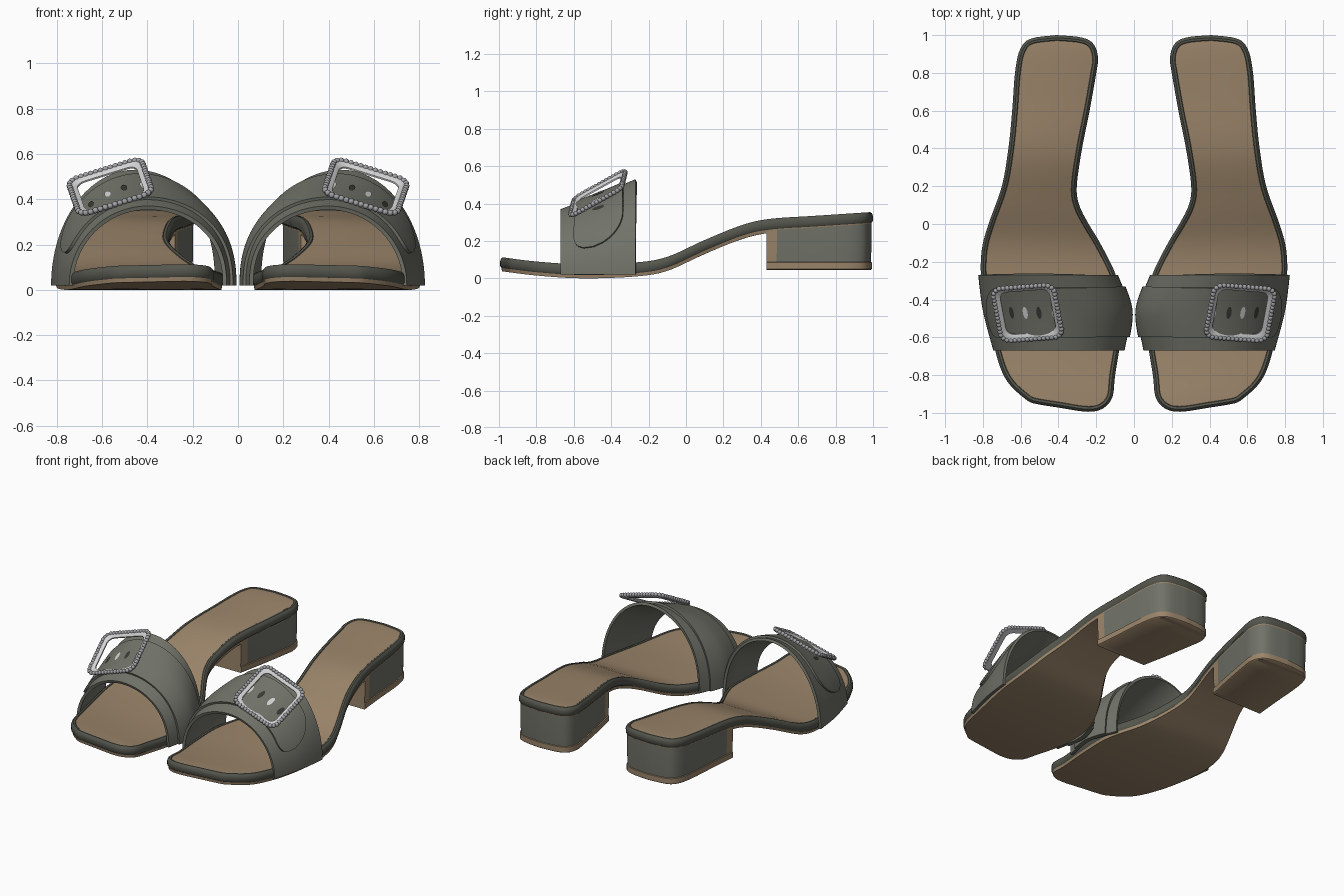
import bpy, bmesh, math
from mathutils import Vector

if "Cube" in bpy.data.objects:
    bpy.data.objects.remove(bpy.data.objects["Cube"])


def material(name, rgb):
    m = bpy.data.materials.new(name)
    m.use_nodes = True
    m.diffuse_color = (*rgb, 1)
    m.node_tree.nodes["Principled BSDF"].inputs["Base Color"].default_value = (*rgb, 1)
    return m


LEATHER = material("grey green leather", (.165, .17, .14))
RIM = material("dark grey rim", (.09, .094, .075))
TAN = material("tan leather", (.33, .235, .145))
SILVER = material("bright silver", (.66, .66, .67))
BEAD = material("grey beads", (.36, .36, .38))
HOLE = material("dark hole", (.04, .04, .035))


# ---- helpers ----
def smooth(points, steps=8):
    """Smooth curve through points of any dimension."""
    p = [Vector(q) for q in points]
    p = [p[0]] + p + [p[-1]]
    out = []
    for a, b, c, d in zip(p, p[1:], p[2:], p[3:]):
        for k in range(steps):
            t = k / steps
            out.append(b + (c - a) * t / 2 + (a * 2 - b * 5 + c * 4 - d) * t * t / 2
                       + (b * 3 - a - c * 3 + d) * t ** 3 / 2)
    return out + [p[-1]]


def resample(path, count):
    """Evenly spaced points along a polyline."""
    dist = [0]
    for a, b in zip(path, path[1:]):
        dist.append(dist[-1] + (b - a).length)
    out, j = [], 0
    for i in range(count):
        d = dist[-1] * i / (count - 1)
        while j < len(path) - 2 and dist[j + 1] < d:
            j += 1
        out.append(path[j].lerp(path[j + 1], (d - dist[j]) / (dist[j + 1] - dist[j])))
    return out


def sample(table, key):
    """Row of a table at a key in its first column."""
    key = min(max(key, table[0][0]), table[-1][0])
    for a, b in zip(table, table[1:]):
        if key <= b[0]:
            return a.lerp(b, (key - a[0]) / (b[0] - a[0]))
    return table[-1]


def finish(name, bm, mats, rule=None, angle=40):
    bmesh.ops.recalc_face_normals(bm, faces=bm.faces)
    if rule:
        for f in bm.faces:
            f.material_index = rule(f.calc_center_median())
    me = bpy.data.meshes.new(name)
    bm.to_mesh(me)
    bm.free()
    for m in mats:
        me.materials.append(m)
    me.shade_smooth()
    me.set_sharp_from_angle(angle=math.radians(angle))
    ob = bpy.data.objects.new(name, me)
    bpy.context.collection.objects.link(ob)
    mirror = ob.modifiers.new("pair", 'MIRROR')
    mirror.use_mirror_merge = False
    return ob


def loft(name, rings, mats, rule=None, loop=False):
    """Skin closed rings; ends are capped by ribs unless looped."""
    bm = bmesh.new()
    rows = [[bm.verts.new(p) for p in r] for r in rings]
    n = len(rows[0])
    for a, b in zip(rows, rows[1:] + rows[:1] if loop else rows[1:]):
        for j in range(n):
            k = (j + 1) % n
            bm.faces.new((a[j], a[k], b[k], b[j]))
    for r in [] if loop else [rows[0], rows[-1]]:
        for j in range((n - 1) // 2):
            corners = dict.fromkeys((r[j], r[j + 1], r[n - 2 - j], r[n - 1 - j]))
            bm.faces.new(list(corners))
    return finish(name, bm, mats, rule)


# ---- sole outline and height profile ----
inner = [(.38, -.975), (.25, -.994), (.17, -.98), (.115, -.92), (.1, -.8), (.07, -.6),
         (.065, -.4), (.1, -.26), (.18, -.1), (.24, 0), (.29, .1), (.303, .2), (.275, .4),
         (.235, .6), (.2, .8), (.19, .88), (.215, .955), (.28, .988), (.41, 1)]
outer = [(.38, -.975), (.53, -.95), (.57, -.93), (.65, -.86), (.7, -.78), (.74, -.65),
         (.785, -.45), (.81, -.28), (.805, -.13), (.77, 0), (.7, .2), (.665, .4),
         (.645, .6), (.63, .8), (.605, .92), (.55, .98), (.41, 1)]
outline = resample(smooth(inner), 90) + resample(smooth(outer), 90)[-2:0:-1]
profile = smooth([(-1, .115), (-.8, .09), (-.55, .075), (-.27, .085), (-.1, .115), (.1, .205),
                  (.3, .285), (.45, .318), (.7, .335), (1, .355)])
THICK = .075


def top(y):
    return sample(profile, y)[1]


def inset(d):
    out = []
    for i, p in enumerate(outline):
        t = (outline[(i + 1) % len(outline)] - outline[i - 1]).normalized()
        out.append(p + Vector((t.y, -t.x)) * d)
    return out


def sole_layer(name, steps, mat):
    loft(name, [[(p.x, p.y, top(p.y) + h) for p in inset(d)] for d, h in steps], [mat])


sole_layer("outsole", [(.02, -THICK), (.01, -THICK), (.007, .018 - THICK)], TAN)
sole_layer("sole_rim", [(.01, .016 - THICK), (.001, .026 - THICK), (0, -.024),
                        (.005, -.008), (.014, 0), (.026, -.001), (.03, -.008)], RIM)
sole_layer("insole", [(.028, -.012), (.029, -.003), (.034, -.002)], TAN)

# ---- block heel with tan tip and tan front slab ----
FRONT = .43
rings = []
for d, z in [(.012, .045), (.006, .05), (.006, .085), (.012, .087), (.008, .17), (.008, None)]:
    ring = [p for p in inset(d) if p.y > FRONT]
    ring[0].y = ring[-1].y = FRONT
    rings.append([(p.x, p.y, z or top(p.y) - THICK + .02) for p in ring])
loft("heel", rings, [LEATHER, TAN], lambda c: int(c.z < .087 or c.y < .49))

# ---- arched strap: rows hold position, y, inner x, outer x, crown height ----
sections = smooth([(0, -.67, .05, .745, .37), (.5, -.46, .02, .8, .45),
                   (1, -.27, .085, .825, .53)])
BASE = .02


def arch(u, v):
    _, y, left, right, crown = sample(sections, v)
    c, s = math.cos(math.pi * (1 - u)), max(math.sin(math.pi * u), 0)
    return Vector(((left + right) / 2 + (right - left) / 2 * c, y,
                   BASE + (crown - BASE) * s ** (.85 if c < 0 else 1)))


def on_arch(u, v, off):
    e = .002
    a, b = max(u - e, 0), min(u + e, 1)
    c, d = max(v - e, 0), min(v + e, 1)
    n = (arch(b, v) - arch(a, v)).cross(arch(u, d) - arch(u, c)).normalized()
    return arch(u, v) + n * off


def band_ring(u, v0, v1, high, low, n=12):
    vs = [v0 + (v1 - v0) * i / n for i in range(n + 1)]
    return [on_arch(u, v, high) for v in vs] + [on_arch(u, v, low) for v in reversed(vs)]


loft("strap", [band_ring(i / 64, 0, 1, 0, -.018) for i in range(65)], [LEATHER])

# overlay band with a rounded free end on the outer side
END, TIP = .885, .13
rings = []
for i in range(81):
    u = END * i / 80
    s = max(0, (u - END + TIP) / TIP) * .985
    mid, half = .5 - .15 * s * s, .325 * math.sqrt(1 - s ** 2.5)
    rings.append(band_ring(u, mid - half, mid + half, .013, -.003))
loft("buckle_band", rings, [LEATHER])


# punched holes, two of them showing the metal prong
def hole(name, x, mat):
    _, y, left, right, crown = sample(sections, .5)
    u = 1 - math.acos((2 * x - left - right) / (right - left)) / math.pi
    bm = bmesh.new()
    bm.faces.new([bm.verts.new(on_arch(u + .011 * math.cos(a), .49 + .08 * math.sin(a), .016))
                  for a in (math.tau * k / 16 for k in range(16))])
    finish(name, bm, [mat])


for k, (x, mat) in enumerate([(.42, SILVER), (.5, HOLE), (.57, SILVER), (.64, HOLE)]):
    hole(f"band_hole_{k + 1}", x, mat)

# ---- tilted square buckle with a beaded edge ----
center = Vector((.5625, -.468, .45))
across = Vector((.17, -.0125, -.0525))
along = Vector((.0275, .145, .08))
normal = across.cross(along).normalized()
ROUND = .3
corner_path = []
for k, (sx, sy) in enumerate([(1, 1), (-1, 1), (-1, -1), (1, -1)]):
    for i in range(9):
        a = math.pi / 2 * (k + i / 8)
        corner_path.append(Vector((sx * (1 - ROUND) + ROUND * math.cos(a),
                                   sy * (1 - ROUND) + ROUND * math.sin(a))))
corner_path.append(corner_path[0].copy())


def buckle_ring(scale, lift, count):
    return [center + across * p.x * scale + along * p.y * scale + normal * lift
            for p in resample(corner_path, count + 1)[:-1]]


loft("buckle_frame", [buckle_ring(s, h, 64) for s, h in
                      [(.96, -.008), (.96, .01), (.86, .008), (.77, -.002), (.77, -.01)]],
     [SILVER], loop=True)

bm = bmesh.new()
for p in buckle_ring(.95, .006, 56):
    made = bmesh.ops.create_icosphere(bm, subdivisions=2, radius=.0135)
    bmesh.ops.translate(bm, verts=made["verts"], vec=p)
finish("buckle_beads", bm, [BEAD], angle=60)
